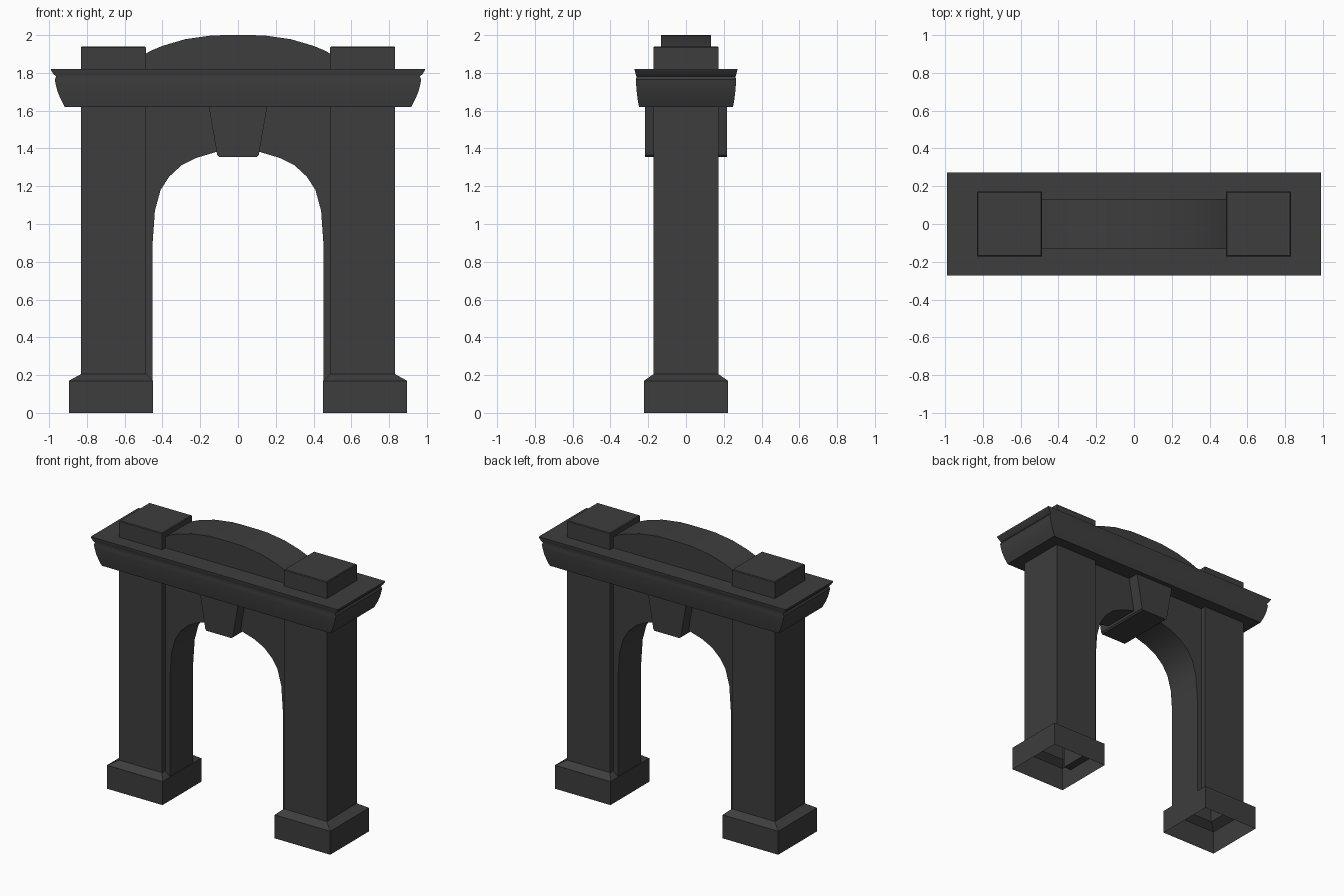
import bpy, bmesh, math

cube = bpy.data.objects.get("Cube")
if cube:
    bpy.data.objects.remove(cube, do_unlink=True)

stone = bpy.data.materials.new("dark_stone")
stone.use_nodes = True
GREY = (0.047, 0.047, 0.047, 1)
stone.diffuse_color = GREY
stone.node_tree.nodes["Principled BSDF"].inputs["Base Color"].default_value = GREY


def finish(name, bm, smooth=None):
    """Turn a bmesh into a named stone object."""
    bmesh.ops.recalc_face_normals(bm, faces=bm.faces)
    mesh = bpy.data.meshes.new(name)
    bm.to_mesh(mesh)
    bm.free()
    mesh.materials.append(stone)
    obj = bpy.data.objects.new(name, mesh)
    bpy.context.collection.objects.link(obj)
    if smooth:
        bpy.ops.object.select_all(action="DESELECT")
        obj.select_set(True)
        bpy.context.view_layer.objects.active = obj
        bpy.ops.object.shade_smooth_by_angle(angle=math.radians(smooth))
    return obj


def loft(name, rings, bottom=True, smooth=None):
    """Stack rectangles (x min, x max, half depth, z) into one skin."""
    bm = bmesh.new()
    loops = [[bm.verts.new(p) for p in ((a, -d, z), (b, -d, z), (b, d, z), (a, d, z))]
             for a, b, d, z in rings]
    for low, high in zip(loops, loops[1:]):
        for i in range(4):
            j = (i + 1) % 4
            bm.faces.new((low[i], low[j], high[j], high[i]))
    bm.faces.new(loops[-1])
    if bottom:
        bm.faces.new(loops[0][::-1])
    return finish(name, bm, smooth)


def slab(name, half, depth, smooth=None):
    """Mirror a half outline in x-z and extrude it to both sides in y."""
    outline = half + [(-x, z) for x, z in reversed(half) if x > 0]
    bm = bmesh.new()
    front = bm.faces.new([bm.verts.new((x, -depth, z)) for x, z in outline])
    moved = bmesh.ops.extrude_face_region(bm, geom=[front], use_keep_orig=True)
    verts = [g for g in moved["geom"] if isinstance(g, bmesh.types.BMVert)]
    bmesh.ops.translate(bm, verts=verts, vec=(0, 2 * depth, 0))
    return finish(name, bm, smooth)


# Pillars with flared, open-bottomed plinths and caps above the cornice
for side, s in (("left", 1), ("right", -1)):
    rings = [(0.45, 0.895, 0.222, 0), (0.45, 0.895, 0.222, 0.17),
             (0.488, 0.832, 0.172, 0.205), (0.488, 0.832, 0.172, 1.935),
             (0.493, 0.827, 0.167, 1.94)]
    if s < 0:
        rings = [(-b, -a, d, z) for a, b, d, z in rings]
    loft(side + "_pillar", rings, bottom=False)

# Wall with the arched opening
slab("arch_wall", [(0, 1.395), (0.12, 1.38), (0.22, 1.35), (0.3, 1.31), (0.365, 1.25),
                   (0.41, 1.18), (0.44, 1.07), (0.452, 0.9), (0.452, 0.12),
                   (0.51, 0.12), (0.51, 1.7)], 0.133, smooth=30)

# Keystone
slab("keystone", [(0.1, 1.355), (0.11, 1.365), (0.158, 1.64)], 0.217)

# Moulded cornice with a thin lip
profile = [(0.918, 0.249, 1.62), (0.938, 0.256, 1.66), (0.955, 0.261, 1.70),
           (0.965, 0.264, 1.74), (0.97, 0.265, 1.765), (0.962, 0.262, 1.78),
           (0.978, 0.267, 1.795), (0.99, 0.272, 1.815), (0.99, 0.272, 1.82)]
loft("cornice", [(-x, x, y, z) for x, y, z in profile], smooth=30)

# Curved crest between the caps
slab("crest", [(0.5, 1.80), (0.5, 1.895), (0.46, 1.918), (0.4, 1.943), (0.28, 1.978),
               (0.14, 1.998), (0.07, 2.0)], 0.133, smooth=30)
